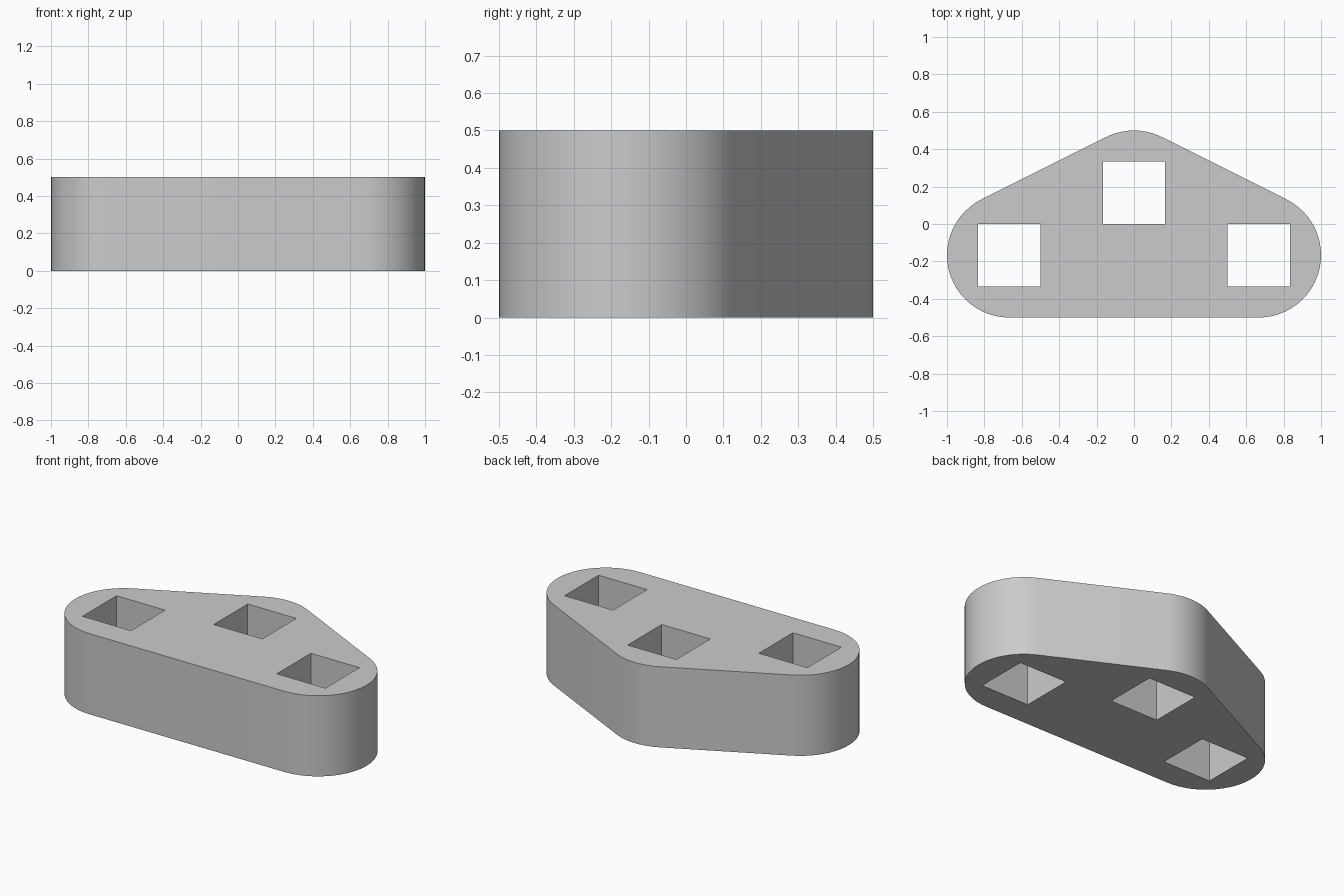
import bpy
import bmesh
from math import atan2, cos, sin, pi
from mathutils import Vector

if "Cube" in bpy.data.objects:
    bpy.data.objects.remove(bpy.data.objects["Cube"], do_unlink=True)

HEIGHT = 0.5
RADIUS = 1 / 3          # rounded corner radius
HALF_HOLE = 1 / 6       # half the side of a square hole
STEPS = 24              # segments per rounded corner

right, left, back = (-2 / 3, -1 / 6), (2 / 3, -1 / 6), (0, 1 / 6)
slope = atan2(2 / 3, 1 / 3)   # direction the slanted left wall faces


def arc(centre, start, end):
    angles = [start + (end - start) * i / STEPS for i in range(STEPS + 1)]
    return [(centre[0] + RADIUS * cos(a), centre[1] + RADIUS * sin(a)) for a in angles]


def add_loop(bm, points):
    verts = [bm.verts.new((x, y, 0)) for x, y in points]
    return [bm.edges.new((v, verts[(i + 1) % len(verts)])) for i, v in enumerate(verts)]


# Outline: three rounded corners joined by straight tangents
outline = (arc(left, -pi / 2, slope) + arc(back, slope, pi - slope)
           + arc(right, pi - slope, 3 * pi / 2))
bm = bmesh.new()
edges = add_loop(bm, outline)

# Square through holes, one at each corner centre
for cx, cy in (right, left, back):
    edges += add_loop(bm, [(cx + sx * HALF_HOLE, cy + sy * HALF_HOLE)
                           for sx, sy in ((-1, -1), (-1, 1), (1, 1), (1, -1))])

# Fill the base and extrude it to a solid
bmesh.ops.triangle_fill(bm, edges=edges, use_beauty=True, normal=(0, 0, 1))
result = bmesh.ops.extrude_face_region(bm, geom=bm.faces[:], use_keep_orig=True)
top = [g for g in result["geom"] if isinstance(g, bmesh.types.BMVert)]
bmesh.ops.translate(bm, verts=top, vec=Vector((0, 0, HEIGHT)))
bmesh.ops.recalc_face_normals(bm, faces=bm.faces[:])

mesh = bpy.data.meshes.new("rounded_block")
bm.to_mesh(mesh)
bm.free()
block = bpy.data.objects.new("rounded_block", mesh)
bpy.context.collection.objects.link(block)

# Single grey material
grey = bpy.data.materials.new("light_grey")
grey.use_nodes = True
colour = (0.6, 0.6, 0.6, 1)
grey.diffuse_color = colour
grey.node_tree.nodes["Principled BSDF"].inputs["Base Color"].default_value = colour
mesh.materials.append(grey)

# Smooth the rounded walls, keep rims and hole corners sharp
bpy.ops.object.select_all(action='DESELECT')
block.select_set(True)
bpy.context.view_layer.objects.active = block
bpy.ops.object.shade_smooth_by_angle(angle=pi / 6)
